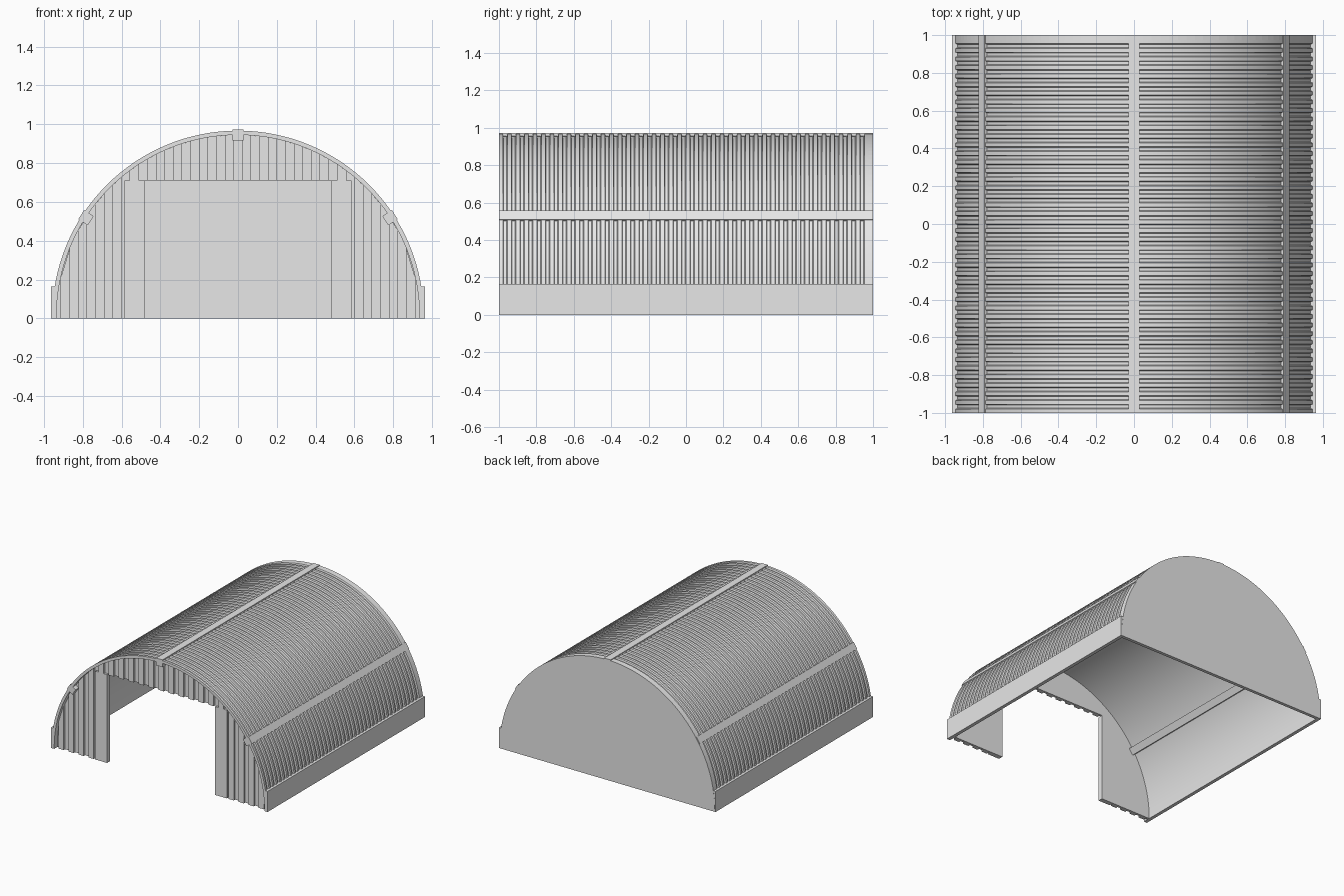
import bpy, bmesh, math
from mathutils import Matrix, Vector

cube = bpy.data.objects.get("Cube")
if cube:
    bpy.data.objects.remove(cube, do_unlink=True)

BASE_Z = 0.01          # height of the arch centre
R_IN, R_GROOVE, R_RIDGE = 0.935, 0.946, 0.957
ARC_STEPS = 64
DOOR_X, DOOR_Z = 0.48, 0.71

steel = bpy.data.materials.new("grey_steel")
steel.use_nodes = True
GREY = (0.8, 0.8, 0.8, 1.0)
steel.diffuse_color = GREY
steel.node_tree.nodes["Principled BSDF"].inputs["Base Color"].default_value = GREY


def finish(name, bm, smooth=False):
    """Turn a bmesh into a named steel object."""
    bmesh.ops.recalc_face_normals(bm, faces=bm.faces)
    mesh = bpy.data.meshes.new(name)
    bm.to_mesh(mesh)
    bm.free()
    mesh.materials.append(steel)
    obj = bpy.data.objects.new(name, mesh)
    bpy.context.collection.objects.link(obj)
    if smooth:
        bpy.ops.object.select_all(action='DESELECT')
        obj.select_set(True)
        bpy.context.view_layer.objects.active = obj
        bpy.ops.object.shade_smooth_by_angle(angle=math.radians(25))
    return obj


def prism(bm, outline, y0, y1):
    """Extrude an x-z outline from y0 to y1."""
    face = bm.faces.new([bm.verts.new((x, y0, z)) for x, z in outline])
    out = bmesh.ops.extrude_face_region(bm, geom=[face], use_keep_orig=True)
    verts = [v for v in out["geom"] if isinstance(v, bmesh.types.BMVert)]
    bmesh.ops.translate(bm, verts=verts, vec=(0, y1 - y0, 0))


def box(x0, x1, z0, z1):
    return [(x0, z0), (x1, z0), (x1, z1), (x0, z1)]


def arc(radius):
    """Half circle from left to right, ending on the ground."""
    pts = [(radius * math.cos(math.pi * i / ARC_STEPS),
            BASE_Z + radius * math.sin(math.pi * i / ARC_STEPS))
           for i in range(ARC_STEPS + 1)]
    return [(radius, 0)] + pts + [(-radius, 0)]


# Corrugated arched roof: a ribbed strip swept over the half circle
RIBS = 44
pitch = 2 / RIBS
strip = []
for i in range(RIBS):
    y = -1 + i * pitch
    for part, radius in ((0, R_RIDGE), (0.45, R_RIDGE), (0.55, R_GROOVE), (0.9, R_GROOVE)):
        strip.append((y + part * pitch, radius))
strip += [(1, R_RIDGE), (1, R_IN), (-1, R_IN)]
bm = bmesh.new()
rows = [[bm.verts.new((r * math.cos(a), y, BASE_Z + r * math.sin(a))) for y, r in strip]
        for a in (math.pi * i / ARC_STEPS for i in range(ARC_STEPS + 1))]
for low, high in zip(rows, rows[1:]):
    for j in range(len(strip)):
        k = (j + 1) % len(strip)
        bm.faces.new((low[j], low[k], high[k], high[j]))
bm.faces.new(rows[0])
bm.faces.new(rows[-1])
finish("corrugated_roof", bm, smooth=True)

# Lengthwise beams through the roof
for name, degrees in (("left_beam", 33), ("ridge_beam", 90), ("right_beam", 147)):
    bm = bmesh.new()
    prism(bm, box(0.905, 0.963, -0.028, 0.028), -1, 1)
    bm.transform(Matrix.Translation(Vector((0, 0, BASE_Z)))
                 @ Matrix.Rotation(-math.radians(degrees), 4, 'Y'))
    finish(name, bm)

# Base boards along both sides
for name, side in (("left_base_board", 1), ("right_base_board", -1)):
    bm = bmesh.new()
    prism(bm, box(side * 0.935, side * 0.963, 0, 0.165), -1, 1)
    finish(name, bm)

# Plain back wall
bm = bmesh.new()
prism(bm, arc(R_RIDGE), 0.975, 1.001)
finish("back_wall", bm)

# Front wall with doorway
doorway = [(-DOOR_X, 0), (-DOOR_X, DOOR_Z), (DOOR_X, DOOR_Z), (DOOR_X, 0)]
bm = bmesh.new()
prism(bm, arc(R_IN + 0.003) + doorway, -0.96, -0.94)
finish("front_wall", bm)

# Upright ribs on the front wall, trimmed to the arch
RIB_PITCH, RIB_HALF = 0.089, 0.024
bm = bmesh.new()
for i in range(-10, 11):
    x0, x1 = i * RIB_PITCH - RIB_HALF, i * RIB_PITCH + RIB_HALF
    top = [BASE_Z + math.sqrt(R_IN ** 2 - x ** 2) for x in (x0, x1)]
    over_door = abs(i * RIB_PITCH) < DOOR_X + 0.1
    bottom = DOOR_Z if over_door else 0
    prism(bm, [(x0, bottom), (x1, bottom), (x1, top[1]), (x0, top[0])], -0.978, -0.955)
finish("front_wall_ribs", bm)

# Flat door posts either side of the doorway
for name, side in (("left_door_post", 1), ("right_door_post", -1)):
    bm = bmesh.new()
    prism(bm, box(side * DOOR_X, side * 0.585, 0, DOOR_Z), -0.978, -0.94)
    finish(name, bm)
